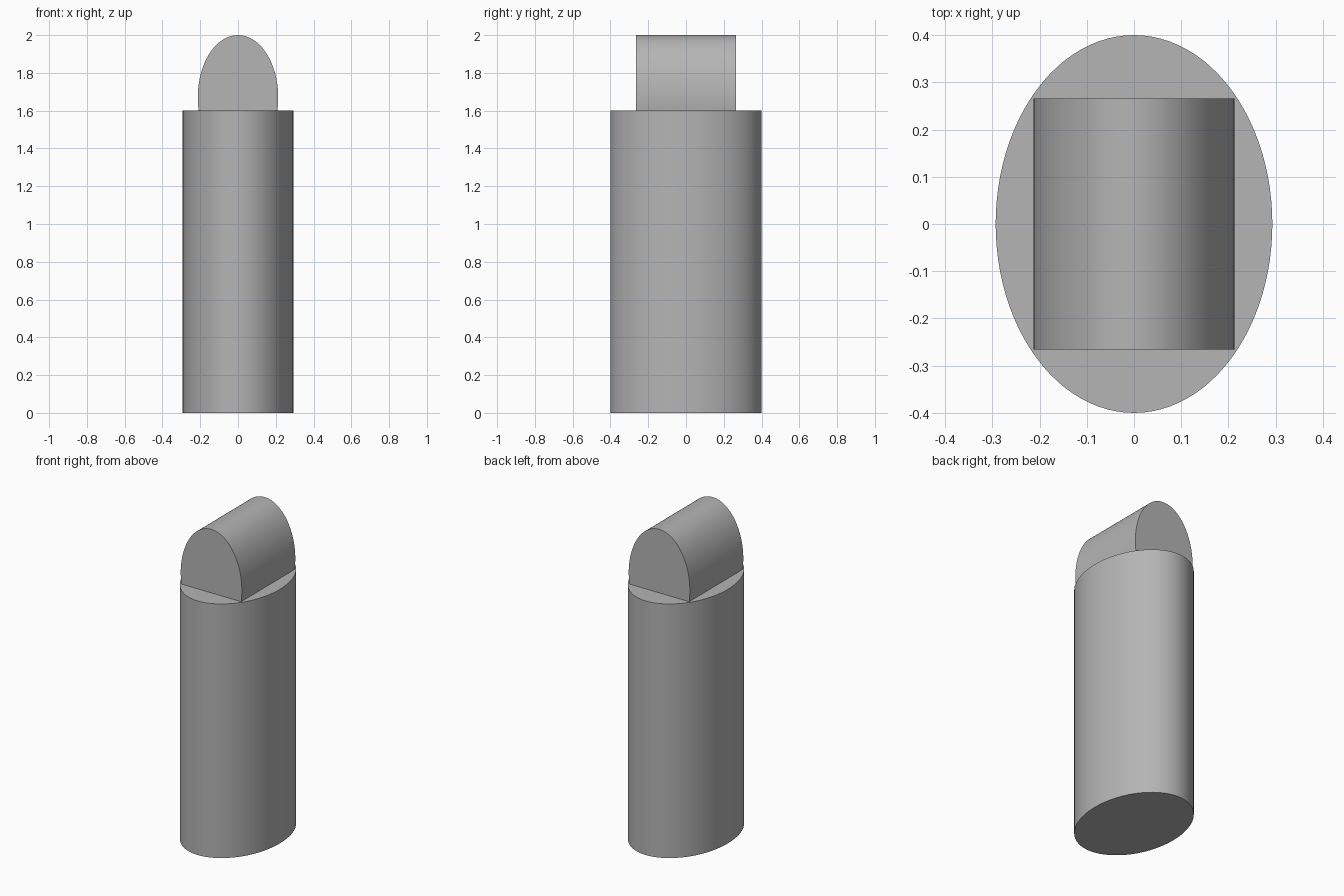
import bpy, bmesh, math
from mathutils import Matrix

cube = bpy.data.objects.get("Cube")
if cube:
    bpy.data.objects.remove(cube)

grey = bpy.data.materials.new("plain_grey")
grey.use_nodes = True
colour = (0.46, 0.46, 0.46, 1)
grey.diffuse_color = colour
grey.node_tree.nodes["Principled BSDF"].inputs["Base Color"].default_value = colour


def prism(name, outline, depth, matrix):
    """Extrude a closed outline along its local z, then place it."""
    bm = bmesh.new()
    face = bm.faces.new([bm.verts.new((x, y, 0)) for x, y in outline])
    result = bmesh.ops.extrude_face_region(bm, geom=[face])
    moved = [g for g in result["geom"] if isinstance(g, bmesh.types.BMVert)]
    bmesh.ops.translate(bm, verts=moved, vec=(0, 0, depth))
    bmesh.ops.transform(bm, matrix=matrix, verts=bm.verts)
    bmesh.ops.recalc_face_normals(bm, faces=bm.faces)
    mesh = bpy.data.meshes.new(name)
    bm.to_mesh(mesh)
    bm.free()
    mesh.materials.append(grey)
    obj = bpy.data.objects.new(name, mesh)
    bpy.context.collection.objects.link(obj)
    bpy.ops.object.select_all(action="DESELECT")
    obj.select_set(True)
    bpy.context.view_layer.objects.active = obj
    bpy.ops.object.shade_smooth_by_angle(angle=math.radians(30))
    return obj


def arc(rx, ry, start, end, count):
    angles = [start + (end - start) * i / count for i in range(count + 1)]
    return [(rx * math.cos(a), ry * math.sin(a)) for a in angles]


# Oval column
body_top = 1.6
prism("column", arc(0.293, 0.4, 0, math.tau, 96)[:-1], body_top, Matrix())

# Arched cap: an ellipse cut off just below its widest point
rx, rz = 0.213, 0.33
centre = 2 - rz
cut = math.asin((centre - body_top) / rz)
half_depth = 0.266
place = Matrix.Translation((0, half_depth, centre)) @ Matrix.Rotation(math.pi / 2, 4, "X")
prism("arched_cap", arc(rx, rz, -cut, math.pi + cut, 64), 2 * half_depth, place)
